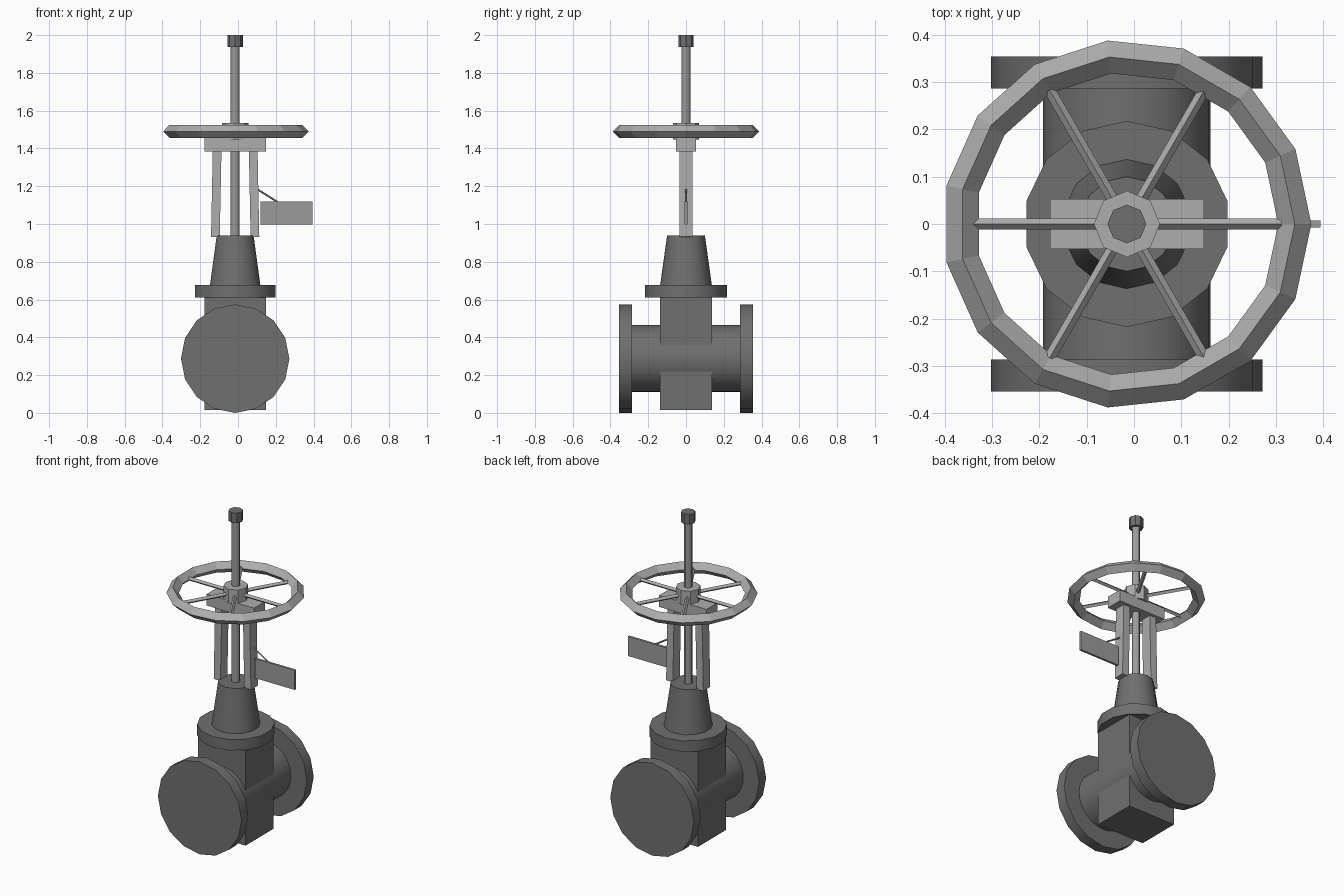
import bpy, math
from mathutils import Vector

if "Cube" in bpy.data.objects:
    bpy.data.objects.remove(bpy.data.objects["Cube"])

CX = -0.015          # valve axis; the sign plate offsets the model slightly


def material(name, v):
    m = bpy.data.materials.new(name)
    m.diffuse_color = (v, v, v * 1.01, 1)
    m.use_nodes = True
    m.node_tree.nodes["Principled BSDF"].inputs["Base Color"].default_value = m.diffuse_color
    return m


DARK = material("dark_cast_iron", 0.16)
STEEL = material("grey_steel", 0.33)
LIGHT = material("light_grey_paint", 0.42)


def finish(name, mat, smooth=True):
    o = bpy.context.object
    o.name = name
    o.data.materials.append(mat)
    if smooth:
        bpy.ops.object.shade_smooth_by_angle(angle=math.radians(30))
    return o


def rod(name, a, b, r1, n, mat, r2=None, smooth=True):
    """Cylinder or cone between two points."""
    a, b = Vector(a), Vector(b)
    d = b - a
    bpy.ops.mesh.primitive_cone_add(
        vertices=n, radius1=r1, radius2=r1 if r2 is None else r2,
        depth=d.length, location=(a + b) / 2)
    o = finish(name, mat, smooth)
    if abs(d.normalized().z) < 0.9999:
        o.rotation_euler = d.to_track_quat('Z', 'Y').to_euler()
    return o


def box(name, x, y, z, mat, tilt=0):
    """Box from (min, max) ranges, optionally tilted about y."""
    bpy.ops.mesh.primitive_cube_add(
        size=1, location=[(r[0] + r[1]) / 2 for r in (x, y, z)])
    o = finish(name, mat, False)
    o.scale = [r[1] - r[0] for r in (x, y, z)]
    o.rotation_euler.y = tilt
    return o


# valve body, pipe and end flanges
box("valve_body", (CX - 0.163, CX + 0.163), (-0.137, 0.137), (0.015, 0.62), DARK)
rod("pipe", (CX, -0.3, 0.287), (CX, 0.3, 0.287), 0.177, 32, DARK)
for side, s in (("front", -1), ("back", 1)):
    rod(side + "_flange", (CX, s * 0.287, 0.287), (CX, s * 0.354, 0.287), 0.287, 16, DARK)

# bonnet
rod("bonnet_flange", (CX, 0, 0.61), (CX, 0, 0.677), 0.218, 14, DARK)
rod("bonnet_cone", (CX, 0, 0.675), (CX, 0, 0.94), 0.137, 14, DARK, r2=0.1)

# yoke
for side, s in (("left", -1), ("right", 1)):
    c = CX + s * 0.1
    box(side + "_yoke_leg", (c - 0.023, c + 0.023), (-0.034, 0.034),
        (0.932, 1.4), LIGHT, tilt=-s * 0.02)
box("yoke_bar", (CX - 0.163, CX + 0.163), (-0.053, 0.053), (1.385, 1.456), LIGHT)

# stem and cap
rod("stem", (CX, 0, 0.935), (CX, 0, 1.96), 0.024, 12, STEEL)
rod("stem_cap", (CX, 0, 1.938), (CX, 0, 2.0), 0.041, 8, DARK)

# handwheel
bpy.ops.mesh.primitive_torus_add(
    major_segments=15, minor_segments=4, major_radius=0.355, minor_radius=0.035,
    location=(CX, 0, 1.49))
finish("handwheel_rim", LIGHT, False)
rod("handwheel_hub", (CX, 0, 1.448), (CX, 0, 1.536), 0.07, 8, LIGHT)
for i in range(6):
    t = math.radians(60 * i)
    c, s = math.cos(t), math.sin(t)
    rod(f"handwheel_spoke_{i + 1}", (CX + 0.05 * c, 0.05 * s, 1.49),
        (CX + 0.327 * c, 0.327 * s, 1.49), 0.012, 4, LIGHT, smooth=False)

# hanging sign plate and its wire
box("sign_plate", (0.12, 0.394), (-0.007, 0.007), (0.997, 1.118), STEEL)
rod("sign_wire", (0.09, 0, 1.192), (0.21, 0, 1.116), 0.005, 6, STEEL)
